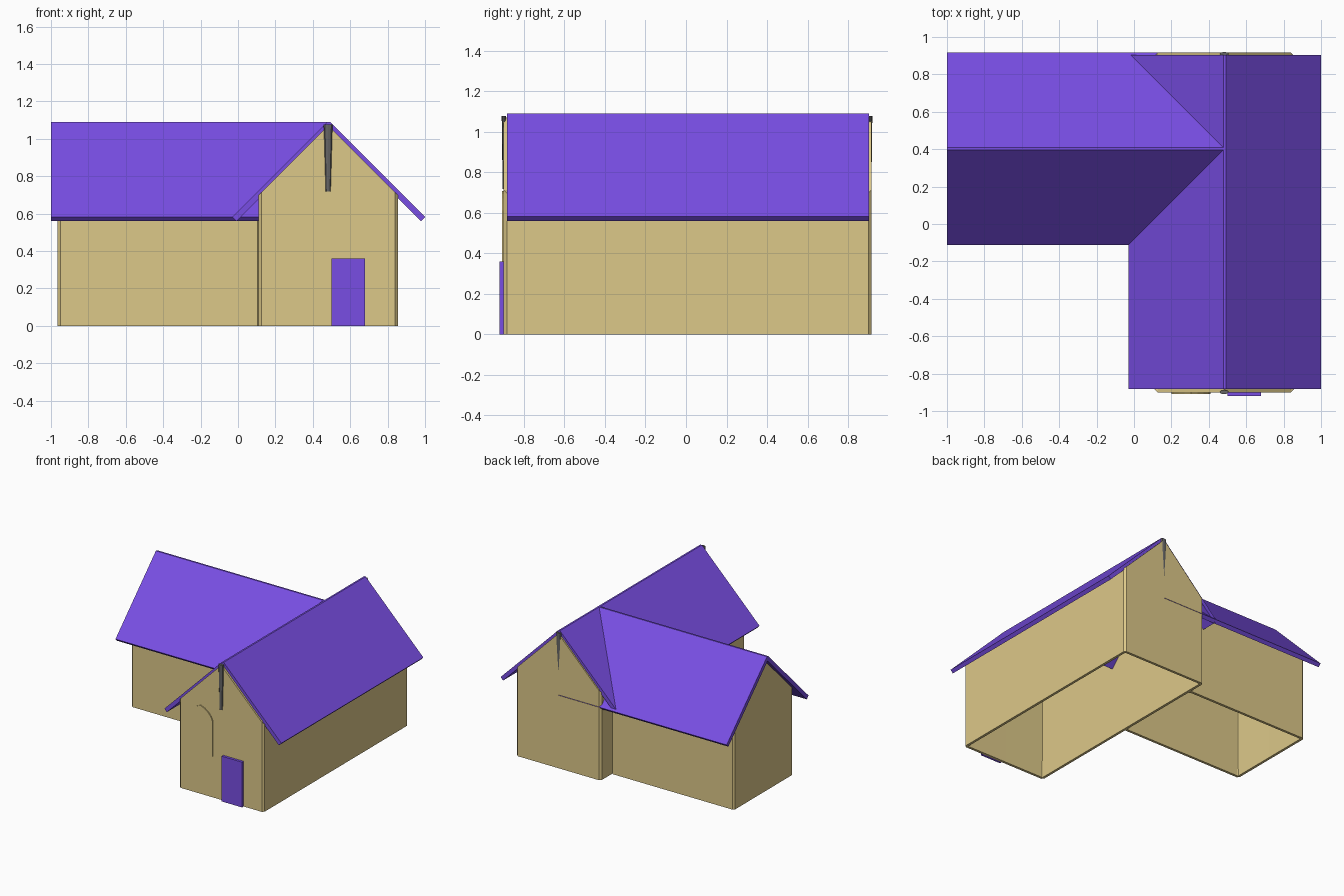
import bpy, bmesh, math
from mathutils import Matrix

if "Cube" in bpy.data.objects:
    bpy.data.objects.remove(bpy.data.objects["Cube"])


def material(name, rgb):
    m = bpy.data.materials.new(name)
    m.diffuse_color = (*rgb, 1)
    m.use_nodes = True
    m.node_tree.nodes["Principled BSDF"].inputs["Base Color"].default_value = m.diffuse_color
    return m


PLASTER = material("plaster", (0.72, 0.58, 0.25))
PURPLE = material("purple", (0.19, 0.076, 0.77))
DARK = material("dark_grey", (0.13, 0.13, 0.13))


def finish(bm, name, mat):
    bmesh.ops.recalc_face_normals(bm, faces=bm.faces[:])
    me = bpy.data.meshes.new(name)
    bm.to_mesh(me)
    bm.free()
    ob = bpy.data.objects.new(name, me)
    bpy.context.collection.objects.link(ob)
    me.materials.append(mat)
    return ob


def prism(name, profile, y0, y1, mat, turn=Matrix()):
    """Extrude an (x, z) outline from y0 to y1, then place it with turn."""
    bm = bmesh.new()
    face = bm.faces.new([bm.verts.new((x, y0, z)) for x, z in profile])
    ext = bmesh.ops.extrude_face_region(bm, geom=[face])
    moved = [v for v in ext["geom"] if isinstance(v, bmesh.types.BMVert)]
    bmesh.ops.translate(bm, verts=moved, vec=(0, y1 - y0, 0))
    bm.transform(turn)
    return finish(bm, name, mat)


def walls(name, y0, y1, turn, back=True):
    """Hollow gabled walls with chamfered corners, centred on local x = 0."""
    h, c, apex = 0.3725, 0.015, 1.07
    plan = [(-h + c, y0), (0, y0), (h - c, y0), (h, y0 + c), (h, y1 - c),
            (h - c, y1), (0, y1), (-h + c, y1), (-h, y1 - c), (-h, y0 + c)]
    bm = bmesh.new()
    low = [bm.verts.new((x, y, 0)) for x, y in plan]
    top = [bm.verts.new((x, y, apex - abs(x))) for x, y in plan]
    for i in range(10):
        if back or i not in (5, 6):
            j = (i + 1) % 10
            bm.faces.new((low[i], low[j], top[j], top[i]))
    bm.transform(turn)
    ob = finish(bm, name, PLASTER)
    # outward normals on the open shell: test the long wall facing local +x
    f = ob.data.polygons[3]
    if f.normal.dot(turn.to_3x3().col[0]) < 0:
        ob.data.flip_normals()
    s = ob.modifiers.new("thickness", 'SOLIDIFY')
    s.thickness, s.offset, s.use_even_offset = 0.02, -1, True


# Placements: main wing runs along y, side wing is turned to run along x
main = Matrix.Translation((0.4825, 0, 0))
side = Matrix.Translation((0, 0.4025, 0)) @ Matrix.Rotation(math.radians(-90), 4, 'Z')

# Walls
walls("main_walls", -0.90, 0.916, main)
walls("side_wing_walls", -0.965, 0.12, side, back=False)

# Roofs: one folded profile with 45 degree slopes
roof = [(-0.515, 0.582), (-0.007, 1.09), (0.007, 1.09), (0.515, 0.582),
        (0.493, 0.56), (0, 1.053), (-0.493, 0.56)]
prism("main_roof", roof, -0.883, 0.903, PURPLE, Matrix.Translation((0.485, 0, 0)))
prism("side_wing_roof", roof, -1.0, 0.478, PURPLE, side)

# Door
prism("door", [(0.50, 0), (0.68, 0), (0.68, 0.36), (0.50, 0.36)], -0.92, -0.89, PURPLE)

# Pointed arch window panel
arch = [(0.105, 0.61), (0.09, 0.643), (0.066, 0.67), (0.035, 0.693), (0, 0.707)]
half = [(0.105, 0.325)] + arch
outline = half + [(-x, z) for x, z in reversed(half[:-1])]
prism("arched_window", outline, -0.908, -0.89, PLASTER, Matrix.Translation((0.305, 0, 0)))

# Tapered gable posts, front and back
for name, y in (("front_gable_post", -0.899), ("back_gable_post", 0.909)):
    bm = bmesh.new()
    bmesh.ops.create_cone(bm, cap_ends=True, segments=8, radius1=0.014,
                          radius2=0.024, depth=0.36)
    bm.transform(Matrix.Translation((0.482, y, 0.897)) @ Matrix.Diagonal((1, 0.46, 1, 1)))
    finish(bm, name, DARK)
